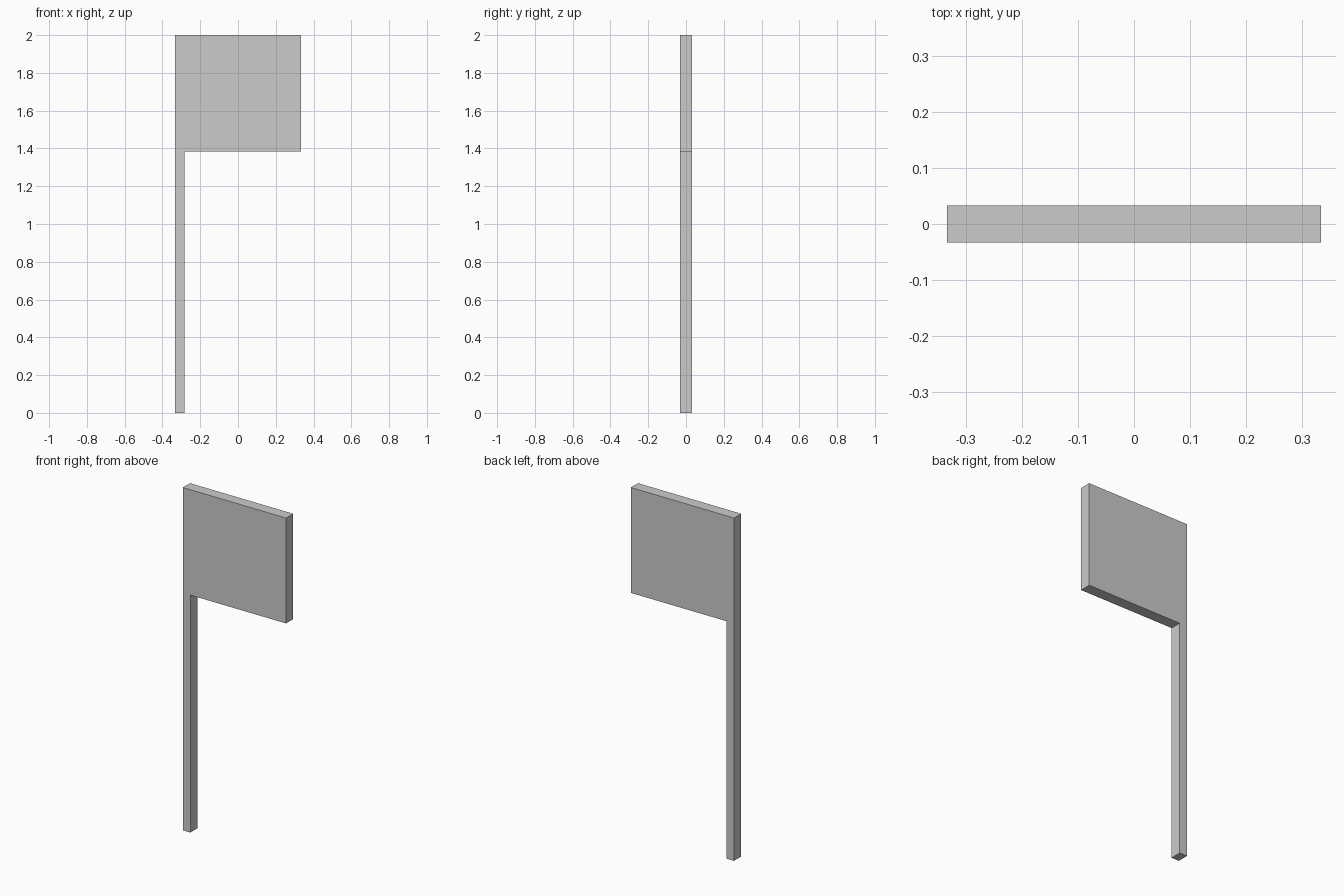
import bpy
import bmesh

if "Cube" in bpy.data.objects:
    bpy.data.objects.remove(bpy.data.objects["Cube"])

HALF_W, HALF_D = 0.333, 0.033
POLE_W, FLAG_BOTTOM, TOP = 0.049, 1.385, 2.0

# Outline of pole and panel as one continuous profile (x, z)
inner = -HALF_W + POLE_W
profile = [(-HALF_W, 0), (inner, 0), (inner, FLAG_BOTTOM),
           (HALF_W, FLAG_BOTTOM), (HALF_W, TOP), (-HALF_W, TOP)]

# Extrude the profile from front to back
bm = bmesh.new()
face = bm.faces.new([bm.verts.new((x, -HALF_D, z)) for x, z in profile])
result = bmesh.ops.extrude_face_region(bm, geom=[face], use_keep_orig=True)
back = [v for v in result["geom"] if isinstance(v, bmesh.types.BMVert)]
bmesh.ops.translate(bm, verts=back, vec=(0, 2 * HALF_D, 0))
bmesh.ops.recalc_face_normals(bm, faces=bm.faces)

mesh = bpy.data.meshes.new("flag_on_pole")
bm.to_mesh(mesh)
bm.free()
bpy.context.collection.objects.link(bpy.data.objects.new("flag_on_pole", mesh))
